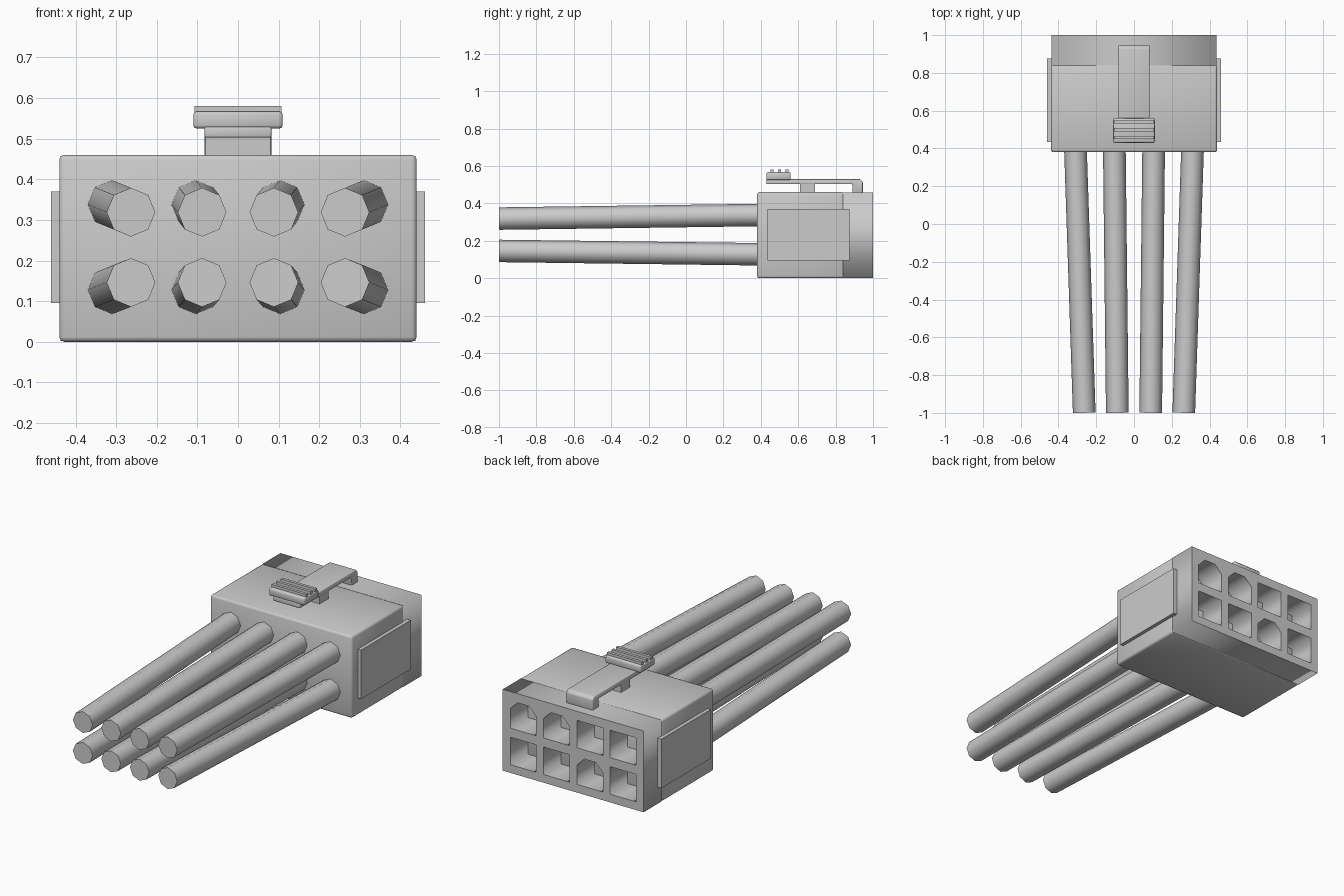
import bpy, bmesh, math
from mathutils import Vector

if "Cube" in bpy.data.objects:
    bpy.data.objects.remove(bpy.data.objects["Cube"])


def finish(obj, bevel=0.0, segments=2, smooth=True):
    bpy.ops.object.select_all(action='DESELECT')
    obj.select_set(True)
    bpy.context.view_layer.objects.active = obj
    if bevel:
        mod = obj.modifiers.new("edge_round", 'BEVEL')
        mod.width = bevel
        mod.segments = segments
        mod.limit_method = 'ANGLE'
        bpy.ops.object.modifier_apply(modifier=mod.name)
    if smooth:
        bpy.ops.object.shade_smooth_by_angle(angle=math.radians(50))
    return obj


def box(name, x, y, z, bevel=0.0):
    """Box from (min, max) ranges."""
    bm = bmesh.new()
    bmesh.ops.create_cube(bm, size=1)
    for v in bm.verts:
        v.co = Vector([(r[0] + r[1]) / 2 + c * (r[1] - r[0])
                       for r, c in zip((x, y, z), v.co)])
    mesh = bpy.data.meshes.new(name)
    bm.to_mesh(mesh)
    bm.free()
    obj = bpy.data.objects.new(name, mesh)
    bpy.context.collection.objects.link(obj)
    return finish(obj, bevel, smooth=bevel > 0)


def wire(name, start, end, radius=0.06):
    d = Vector(end) - Vector(start)
    bpy.ops.mesh.primitive_cylinder_add(vertices=8, radius=radius, depth=d.length,
                                        location=(Vector(start) + Vector(end)) / 2)
    obj = bpy.context.object
    obj.name = name
    # tilt from the y axis, with a corner kept pointing sideways
    tilt_z = math.atan2(-d.x, d.y)
    tilt_x = math.atan2(d.z, math.hypot(d.x, d.y)) - math.pi / 2
    obj.rotation_euler = (tilt_x, 0, tilt_z)
    return finish(obj)


def outline(cx, cz, w, h, chamfer=0.0):
    x0, x1, z0, z1 = cx - w, cx + w, cz - h, cz + h
    if chamfer:
        return [(x0, z0), (x1, z0), (x1, z1 - chamfer), (x1 - chamfer, z1),
                (x0 + chamfer, z1), (x0, z1 - chamfer)]
    return [(x0, z0), (x1, z0), (x1, z1), (x0, z1)]


# Main housing body
box("housing_body", (-0.44, 0.44), (0.38, 0.845), (0, 0.46), 0.012)

# Rear socket block: filled profile with eight openings
columns = (0.31, 0.104, -0.104, -0.31)
chamfered = {(0, 0.33), (1, 0.33), (2, 0.125)}
loops = [outline(0, 0.23, 0.437, 0.228)]
for i, cx in enumerate(columns):
    for cz in (0.33, 0.125):
        loops.append(outline(cx, cz, 0.08, 0.077, 0.045 if (i, cz) in chamfered else 0))
curve = bpy.data.curves.new("socket_block", 'CURVE')
curve.dimensions = '2D'
curve.fill_mode = 'BOTH'
curve.extrude = 0.08
for pts in loops:
    s = curve.splines.new('POLY')
    s.points.add(len(pts) - 1)
    for p, (x, z) in zip(s.points, pts):
        p.co = (x, z, 0, 1)
    s.use_cyclic_u = True
block = bpy.data.objects.new("socket_block", curve)
bpy.context.collection.objects.link(block)
block.rotation_euler = (math.pi / 2, 0, 0)
block.location = (0, 0.92, 0)
bpy.ops.object.select_all(action='DESELECT')
block.select_set(True)
bpy.context.view_layer.objects.active = block
bpy.ops.object.convert(target='MESH')

# Raised side panels
for side, s in (("left", -1), ("right", 1)):
    box(side + "_panel", tuple(sorted((s * 0.43, s * 0.46))), (0.435, 0.875), (0.095, 0.37))

# Eight wires converging towards the front
for row, z_in, z_out in (("upper", 0.338, 0.319), ("lower", 0.128, 0.146)):
    for i, cx in enumerate(columns):
        wire(f"{row}_wire_{i + 1}", (cx, 0.40, z_in), (cx * 0.85, -0.999, z_out))

# Latch arm: side profile extruded across x
profile = [(0.43, 0.503), (0.89, 0.503), (0.89, 0.45), (0.945, 0.45),
           (0.945, 0.515), (0.93, 0.53), (0.43, 0.53)]
bm = bmesh.new()
face = bm.faces.new([bm.verts.new((-0.082, y, z)) for y, z in profile])
ext = bmesh.ops.extrude_face_region(bm, geom=[face])
bmesh.ops.translate(bm, vec=(0.164, 0, 0),
                    verts=[g for g in ext["geom"] if isinstance(g, bmesh.types.BMVert)])
bmesh.ops.recalc_face_normals(bm, faces=bm.faces)
mesh = bpy.data.meshes.new("latch_arm")
bm.to_mesh(mesh)
bm.free()
arm = bpy.data.objects.new("latch_arm", mesh)
bpy.context.collection.objects.link(arm)
finish(arm, 0.004)

# Latch pivot, thumb pad and grip ribs
box("latch_pivot", (-0.08, 0.08), (0.61, 0.69), (0.45, 0.51))
box("thumb_pad", (-0.11, 0.11), (0.43, 0.56), (0.525, 0.567), 0.008)
for i, y in enumerate((0.459, 0.499, 0.539)):
    box(f"grip_rib_{i + 1}", (-0.107, 0.107), (y - 0.008, y + 0.008), (0.56, 0.581))
